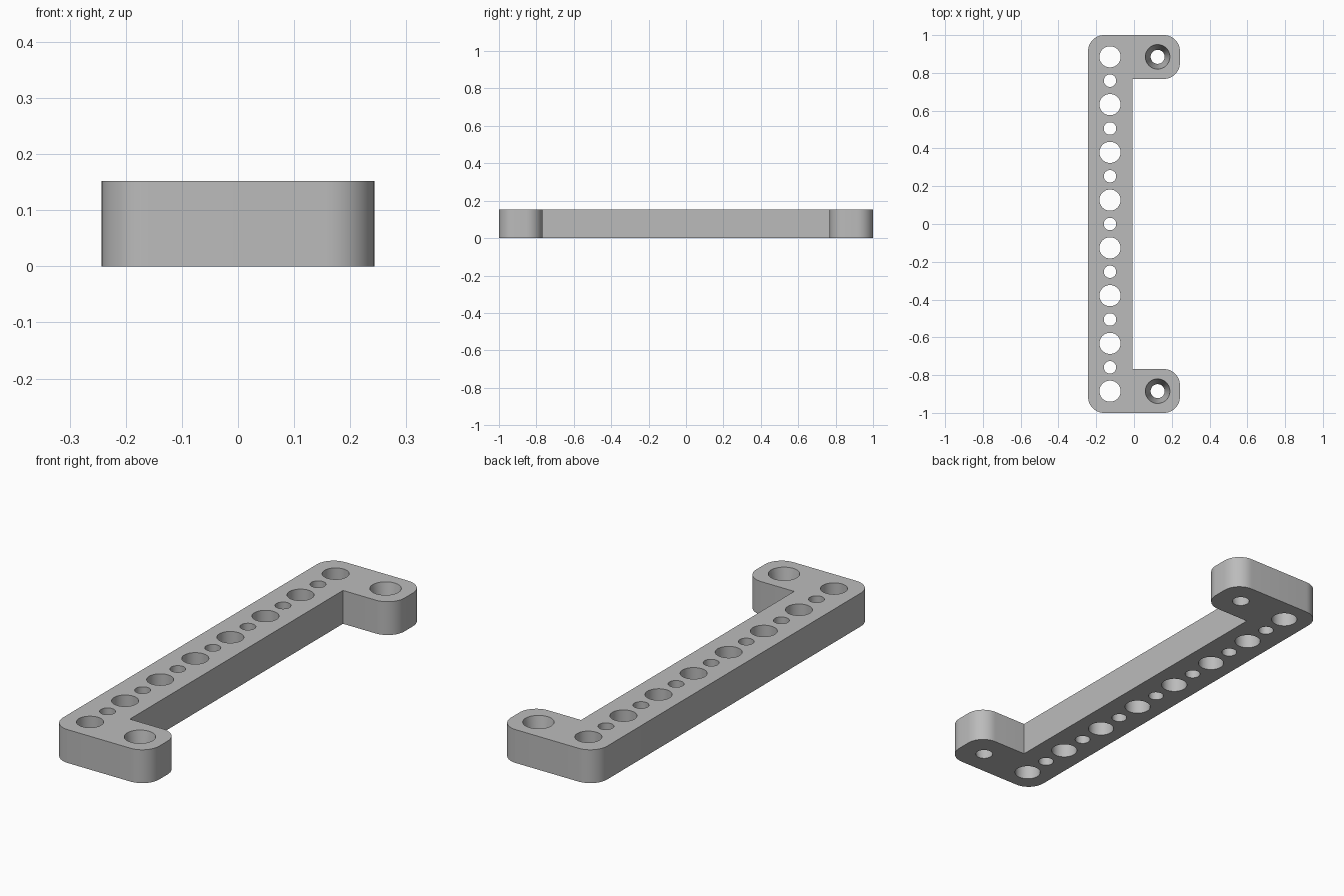
import bpy, bmesh
from math import pi, sin, cos, radians

cube = bpy.data.objects.get("Cube")
if cube:
    bpy.data.objects.remove(cube, do_unlink=True)

HEIGHT = 0.152
HALF_W, HALF_L = 0.243, 1.0
SPINE_X, ARM_Y = -0.008, 0.768      # inner edges of the spine and the arms
CORNER = 0.085
HOLE_X, SCREW_X, END_Y = -0.127, 0.125, 0.885

grey = bpy.data.materials.new("plain grey")
grey.use_nodes = True
colour = (0.5, 0.5, 0.5, 1)
grey.diffuse_color = colour
grey.node_tree.nodes["Principled BSDF"].inputs["Base Color"].default_value = colour


def make_object(name, bm):
    bmesh.ops.recalc_face_normals(bm, faces=bm.faces)
    mesh = bpy.data.meshes.new(name)
    bm.to_mesh(mesh)
    bm.free()
    obj = bpy.data.objects.new(name, mesh)
    bpy.context.collection.objects.link(obj)
    mesh.materials.append(grey)
    return obj


def arc(cx, cy, start, steps=12):
    """Quarter-circle corner, counter-clockwise from the start angle."""
    angles = [radians(start) + pi / 2 * i / steps for i in range(steps + 1)]
    return [(cx + CORNER * cos(a), cy + CORNER * sin(a)) for a in angles]


def add_hole(bm, x, y, bottom, top):
    """Round cutter that overshoots both faces, keeping its slope."""
    over = (top - bottom) * 0.1
    ret = bmesh.ops.create_cone(bm, cap_ends=True, segments=48,
                                radius1=bottom - over, radius2=top + over,
                                depth=HEIGHT * 1.2)
    bmesh.ops.translate(bm, verts=ret["verts"], vec=(x, y, HEIGHT / 2))


# Bracket body: a long spine with a short rounded arm at each end
x, y = HALF_W - CORNER, HALF_L - CORNER
outline = (arc(-x, -y, 180) + arc(x, -y, 270) + arc(x, -ARM_Y - CORNER, 0)
           + [(SPINE_X, -ARM_Y), (SPINE_X, ARM_Y)]
           + arc(x, ARM_Y + CORNER, 270) + arc(x, y, 0) + arc(-x, y, 90))
bm = bmesh.new()
base = bm.faces.new([bm.verts.new((px, py, 0)) for px, py in outline])
ret = bmesh.ops.extrude_face_region(bm, geom=[base], use_keep_orig=True)
top_verts = [v for v in ret["geom"] if isinstance(v, bmesh.types.BMVert)]
bmesh.ops.translate(bm, verts=top_verts, vec=(0, 0, HEIGHT))
bmesh.ops.remove_doubles(bm, verts=bm.verts, dist=0.0001)
bracket = make_object("bracket", bm)

# Alternating large and small holes along the spine, tapered screw holes in the arms
bm = bmesh.new()
for i in range(15):
    radius = 0.033 if i % 2 else 0.056
    add_hole(bm, HOLE_X, END_Y * (i / 7 - 1), radius, radius)
for side in (-1, 1):
    add_hole(bm, SCREW_X, side * END_Y, 0.037, 0.065)
cutter = make_object("hole_cutter", bm)
cutter.hide_render = True

cut = bracket.modifiers.new("holes", "BOOLEAN")
cut.operation = "DIFFERENCE"
cut.solver = "EXACT"
cut.object = cutter
bpy.ops.object.select_all(action="DESELECT")
bracket.select_set(True)
bpy.context.view_layer.objects.active = bracket
bpy.ops.object.modifier_apply(modifier=cut.name)
bpy.data.objects.remove(cutter, do_unlink=True)
bpy.ops.object.shade_smooth_by_angle(angle=radians(30))
